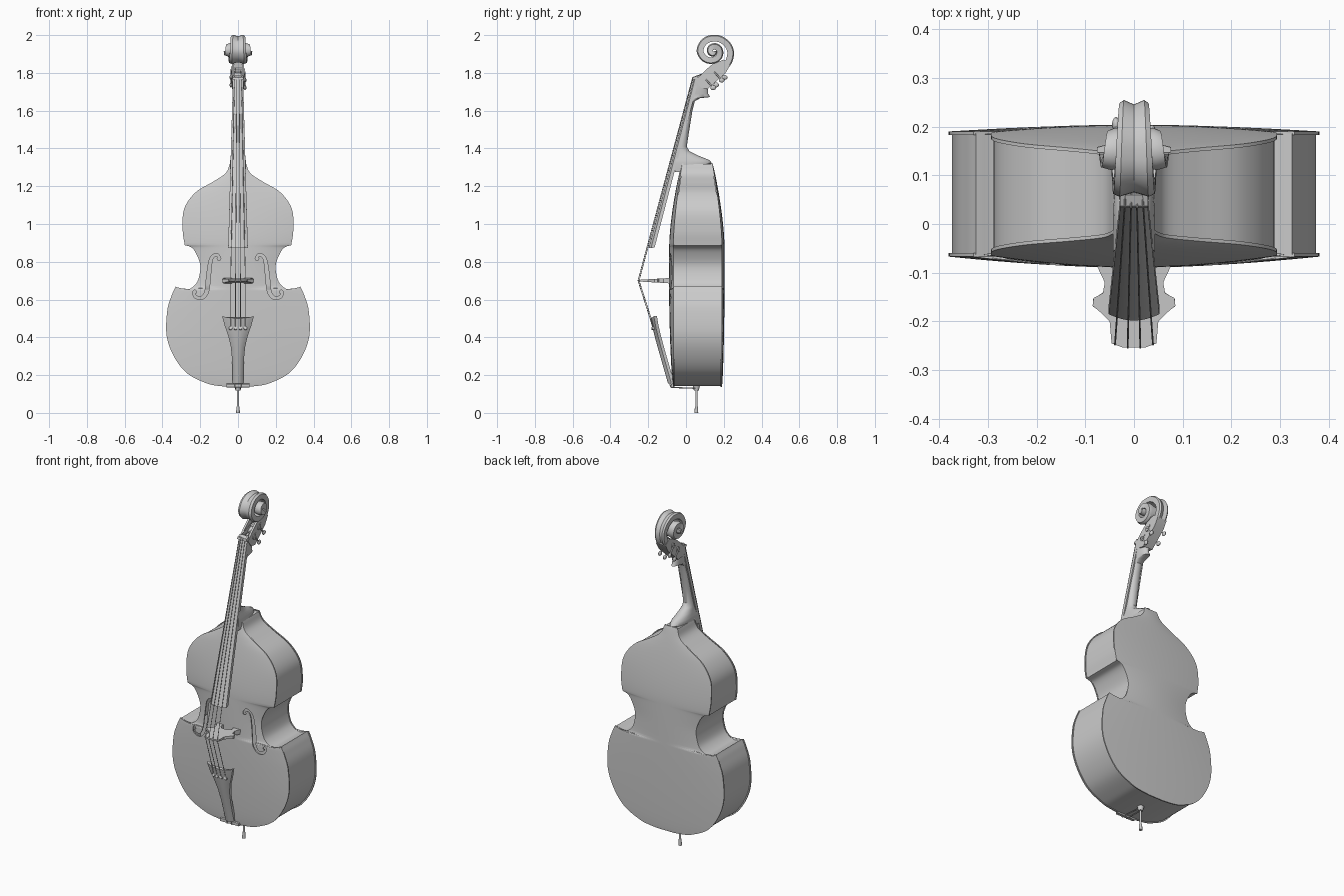
import bpy, bmesh, math
from mathutils import Vector as V

if "Cube" in bpy.data.objects:
    bpy.data.objects.remove(bpy.data.objects["Cube"])


def mesh_obj(name, bm):
    bmesh.ops.recalc_face_normals(bm, faces=bm.faces)
    me = bpy.data.meshes.new(name)
    bm.to_mesh(me)
    bm.free()
    ob = bpy.data.objects.new(name, me)
    bpy.context.collection.objects.link(ob)
    return ob


def loft(name, rings, caps=True):
    bm = bmesh.new()
    vs = [[bm.verts.new(p) for p in r] for r in rings]
    n = len(vs[0])
    for a, b in zip(vs, vs[1:]):
        for i in range(n):
            j = (i + 1) % n
            bm.faces.new((a[i], a[j], b[j], b[i]))
    if caps:
        bm.faces.new(vs[0])
        bm.faces.new(vs[-1])
    return mesh_obj(name, bm)


def extrude_x(name, poly, x0, x1):
    return loft(name, [[(x, y, z) for y, z in poly] for x in (x0, x1)])


def rod(name, a, b, r, r2=None, seg=12):
    a, b = V(a), V(b)
    q = (b - a).to_track_quat('Z', 'Y')
    ring = lambda c, rad: [c + q @ V((rad * math.cos(t), rad * math.sin(t), 0))
                           for t in (2 * math.pi * i / seg for i in range(seg))]
    return loft(name, [ring(a, r), ring(b, r if r2 is None else r2)])


def spline(pts, n=6):
    p = [V(q) for q in pts]
    p = [2 * p[0] - p[1]] + p + [2 * p[-1] - p[-2]]
    out = []
    for a, b, c, d in zip(p, p[1:], p[2:], p[3:]):
        for k in range(n):
            t = k / n
            out.append(.5 * (2 * b + (c - a) * t + (2 * a - 5 * b + 4 * c - d) * t * t
                             + (3 * b - a - 3 * c + d) * t ** 3))
    return out + [p[-2]]


def interp(keys, x):
    for (x0, y0), (x1, y1) in zip(keys, keys[1:]):
        if x <= x1:
            return y0 + (y1 - y0) * (x - x0) / (x1 - x0)
    return keys[-1][1]


# half outline of the body (x, z)
lower = spline([(.05, .138), (.11, .144), (.17, .158), (.27, .21), (.34, .3), (.378, .41),
                (.374, .545), (.35, .625), (.33, .668)])
waist = spline([(.33, .668), (.275, .65), (.225, .68), (.204, .73), (.2, .785), (.22, .84),
                (.245, .875), (.282, .888)])
upper = spline([(.282, .888), (.293, .97), (.285, 1.08), (.225, 1.167), (.13, 1.225),
                (.065, 1.27), (.042, 1.322)])
half = lower + waist[1:] + upper[1:]
zc = sorted(p[1] for p in half)


def taper(z):
    return max(0, (z - .9) / .42) ** 1.5


def front_y(z):
    return -.067 + .047 * taper(z)


def back_y(z):
    return .19 - .05 * taper(z)


# arched front and back plates
def plate(name, edge, arch, thick):
    us = [math.sin(math.pi / 2 * (k / 15 - 1)) for k in range(31)]
    rings = []
    for (x, z), c in zip(half, zc):
        t = (c - .138) / (1.322 - .138)
        bow = arch * math.sin(math.pi * min(1, max(0, t))) ** .6
        row = [V((u * x, edge(c) + bow * (1 - u * u), c + (z - c) * abs(u) ** 8)) for u in us]
        rings.append(row + [p + V((0, thick, 0)) for p in reversed(row)])
    return loft(name, rings)


top_plate = plate("front_plate", front_y, -.023, .007)
plate("back_plate", back_y, .014, -.007)

# ribs
loop = [(x * .983, .7 + (z - .7) * .991) for x, z in half]
loop += [(-x, z) for x, z in reversed(loop)]
loft("ribs", [[(x, f(z) + d, z) for x, z in loop]
              for f, d in ((front_y, .004), (back_y, -.004))], caps=False)

# f-holes cut in the front plate
path = spline([(.103, .808), (.1, .825), (.118, .838), (.142, .815), (.152, .76), (.158, .7),
               (.168, .635), (.195, .608), (.225, .615), (.233, .635), (.222, .645)])
widths = [(0, .006), (.04, .01), (.1, .006), (.3, .008), (.5, .011), (.7, .008),
          (.88, .006), (.95, .01), (1, .006)]
for s in (-1, 1):
    rings = []
    for i, p in enumerate(path):
        d = (path[min(i + 1, len(path) - 1)] - path[max(i - 1, 0)]).normalized()
        w = interp(widths, i / (len(path) - 1))
        a, b = p + V((-d.y, d.x)) * w, p - V((-d.y, d.x)) * w
        rings.append([(s * a.x, -.15, a.y), (s * b.x, -.15, b.y),
                      (s * b.x, -.03, b.y), (s * a.x, -.03, a.y)])
    cutter = loft("f_hole_cutter", rings)
    cutter.hide_render = True
    m = top_plate.modifiers.new("f_hole", 'BOOLEAN')
    m.operation, m.solver, m.object = 'DIFFERENCE', 'EXACT', cutter
    bpy.context.view_layer.objects.active = top_plate
    bpy.ops.object.modifier_apply(modifier=m.name)
    bpy.data.objects.remove(cutter)

# neck with heel and chin: z, front y, back y, half width
neck = [(1.275, -.06, .1, .04), (1.322, -.055, .137, .043), (1.338, -.055, .125, .041),
        (1.36, -.05, .07, .036), (1.385, -.05, .018, .032), (1.41, -.045, .004, .03),
        (1.5, -.02, .018, .028), (1.6, .005, .034, .027), (1.65, .018, .047, .027),
        (1.666, .022, .075, .027), (1.672, .022, .128, .024), (1.69, .028, .117, .026),
        (1.73, .04, .118, .028), (1.765, .05, .1, .028)]
rings = []
for z, f, b, w in neck:
    mid = f + .35 * (b - f)
    rings.append([(w, f, z)] + [(w * math.cos(math.pi * k / 14),
                  mid + (b - mid) * math.sin(math.pi * k / 14), z) for k in range(15)]
                 + [(-w, f, z)])
loft("neck", rings)

# fingerboard, nut
rings = []
for z, y, w, th in ((.872, -.198, .052, .022), (1.765, .04, .027, .018)):
    us = [k / 6 - 1 for k in range(13)]
    rings.append([(u * w, y + .25 * w * u * u, z) for u in us]
                 + [(w, y + th + .01, z + .004), (-w, y + th + .01, z + .004)])
loft("fingerboard", rings)
extrude_x("nut", [(.033, 1.764), (.037, 1.776), (.06, 1.785), (.065, 1.764)], -.029, .029)

# pegbox cheeks and floor
cheek = [(.05, 1.76), (.1, 1.812), (.145, 1.85), (.2, 1.87), (.235, 1.843), (.21, 1.80),
         (.115, 1.715), (.08, 1.72)]
floor = [(.07, 1.735), (.17, 1.82), (.165, 1.855), (.2, 1.87), (.235, 1.843), (.21, 1.80), (.115, 1.715)]
for s in (-1, 1):
    extrude_x("pegbox_cheek", cheek, s * .02, s * .031)
extrude_x("pegbox_floor", floor, -.021, .021)

# scroll spiral
radius = [(-45, .118), (0, .109), (45, .094), (90, .086), (180, .089), (270, .066), (360, .052),
          (450, .042), (540, .034), (630, .028), (720, .018)]
width = [(-45, .029), (0, .03), (90, .037), (180, .043), (270, .048), (360, .054), (450, .062),
         (540, .068), (720, .076)]
rings = []
for deg in range(-45, 721, 9):
    r, w, a = interp(radius, deg), interp(width, deg), math.radians(deg)
    ri = max(r - .036, .002)
    sec = [(-w, ri), (-w, r - .006), (-.7 * w, r), (0, r - .009), (.7 * w, r), (w, r - .006), (w, ri)]
    rings.append([(x, .145 + q * math.cos(a), 1.915 + q * math.sin(a)) for x, q in sec])
loft("scroll", rings)

# tuning machines
posts = []
for s in (-1, 1):
    for k in range(2):
        d = .05 * k + (.018 if s < 0 else 0)
        c = V((0, .105 + .745 * d * 1.2, 1.765 + .667 * d * 1.2))
        e = V((s * .037, c.y, c.z))
        n = V((0, .667, -.745))
        posts.append(c)
        rod("string_post", (-.034, c.y, c.z), (.034, c.y, c.z), .006)
        rod("gear", (s * .03, c.y, c.z), (s * .036, c.y, c.z), .014, seg=16)
        rod("tuner_shaft", e, e + n * .055, .004)
        bm = bmesh.new()
        bmesh.ops.create_uvsphere(bm, u_segments=14, v_segments=8, radius=1)
        for v in bm.verts:
            v.co = e + n * .058 + V((v.co.x * .008, v.co.y * .015, v.co.z * .013))
        mesh_obj("tuner_key", bm)

# bridge outline (x, y), thickness tapering to the top
right = [(.022, -.254), (.046, -.245), (.05, -.2), (.068, -.182), (.085, -.168), (.083, -.152),
         (.064, -.142), (.06, -.12), (.078, -.082), (.03, -.082), (.036, -.108), (.018, -.125)]
outline = right + [(-x, y) for x, y in reversed(right)]
loft("bridge", [[(x, y, .7 + s * (.004 + .06 * (y + .256))) for x, y in outline] for s in (-1, 1)])

# tailpiece: z, front y, half width
rings = []
for z, y, w in ((.5, -.188, .084), (.46, -.179, .07), (.41, -.167, .052), (.35, -.151, .038),
                (.28, -.131, .031), (.2, -.108, .029), (.155, -.095, .029)):
    us = [k / 5 - 1 for k in range(11)]
    row = [V((u * w, y + .018 * u * u, z + (.012 * u * u if z == .5 else 0))) for u in us]
    rings.append(row + [p + V((0, .016, 0)) for p in reversed(row)])
loft("tailpiece", rings)

# strings, with their anchors on the tailpiece
for i in range(4):
    u = i - 1.5
    tail, ty = (u * .026, -.177 + .003 * u * u, .45), .003 * u * u
    top = (u * .026, -.255 + ty, .7)
    nut = (u * .0125, .035 + ty * .6, 1.777)
    post = posts[(1, 0, 2, 3)[i]]
    pts = [tail, (u * .026, -.191 + ty, .5), top, nut, (u * .009, post.y - .005, post.z + .005)]
    for a, b in zip(pts, pts[1:]):
        rod("string", a, b, .0018, seg=8)
    rod("string_anchor", (tail[0], tail[1] - .006, .45), (tail[0], tail[1] + .006, .447), .009)

# saddle, tailgut, endpin
extrude_x("saddle", [(-.08, .136), (-.08, .153), (-.06, .156), (-.06, .134)], -.06, .06)
for s in (-1, 1):
    rod("tailgut", (s * .015, -.09, .17), (s * .015, -.08, .135), .003, seg=8)
    rod("tailgut", (s * .015, -.08, .135), (s * .012, .055, .13), .003, seg=8)
rod("endpin_collar", (0, .055, .118), (0, .055, .15), .013, .02, 20)
rod("endpin", (0, .055, .02), (0, .055, .13), .006)
rod("endpin_tip", (0, .055, 0), (0, .055, .035), .01, .008, 16)

# smooth shading with sharp edges kept
bpy.ops.object.select_all(action='SELECT')
bpy.context.view_layer.objects.active = top_plate
bpy.ops.object.shade_smooth_by_angle(angle=math.radians(35))
